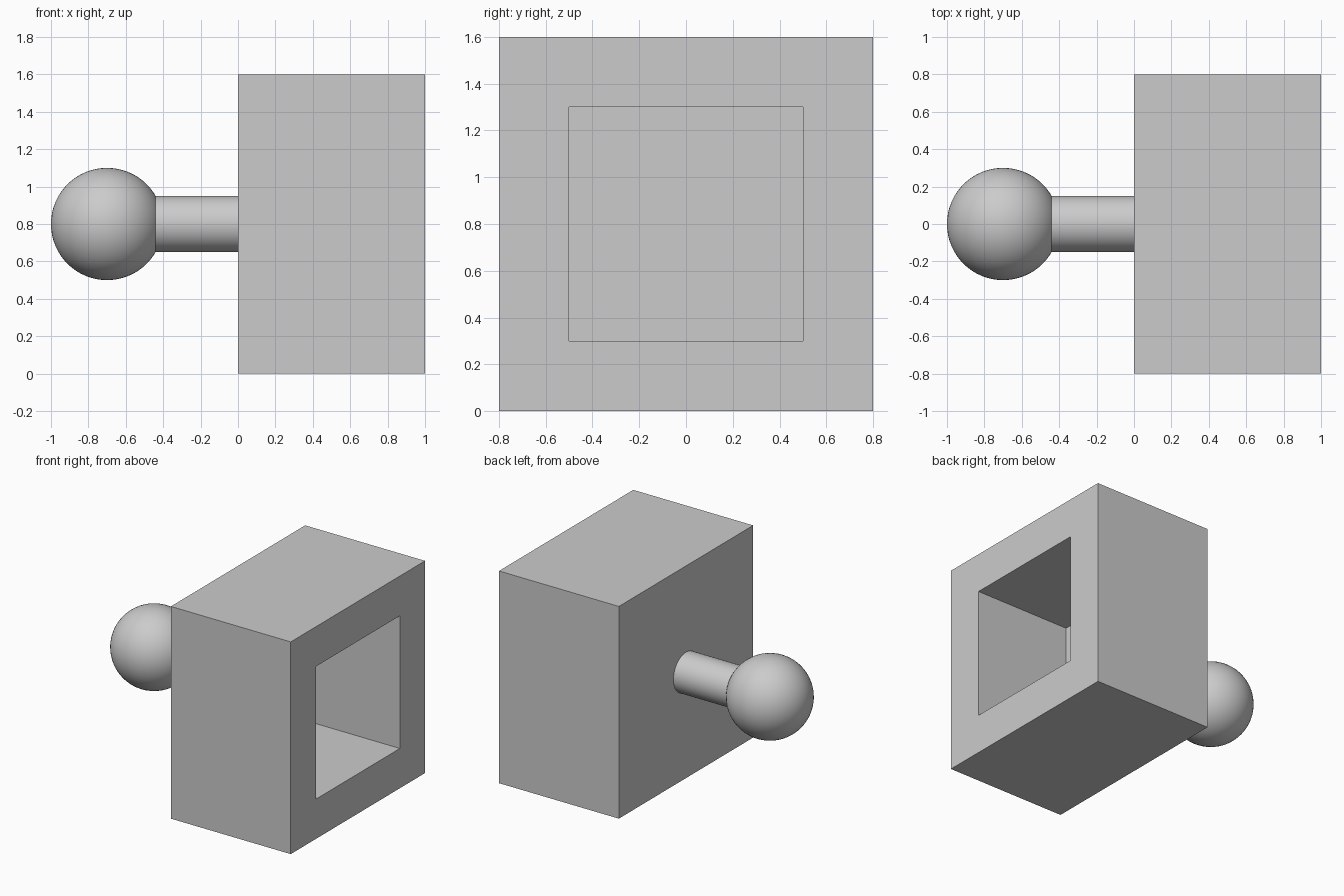
import bpy, bmesh, math
from mathutils import Vector

cube = bpy.data.objects.get("Cube")
if cube:
    bpy.data.objects.remove(cube, do_unlink=True)

CENTRE_Z = 0.8

# Single plain grey
GREY = (0.6, 0.6, 0.6, 1)
grey = bpy.data.materials.new("plain grey")
grey.use_nodes = True
grey.diffuse_color = GREY
grey.node_tree.nodes["Principled BSDF"].inputs["Base Color"].default_value = GREY


def finish(name):
    obj = bpy.context.object
    obj.name = obj.data.name = name
    obj.data.materials.append(grey)
    bpy.ops.object.transform_apply(location=False, rotation=True, scale=True)
    return obj


# Housing: block with a straight-walled square socket sunk into its +x face
bpy.ops.mesh.primitive_cube_add(size=1, location=(0.5, 0, CENTRE_Z))
bpy.context.object.scale = (1, 1.6, 1.6)
housing = finish("socket_housing")
bm = bmesh.new()
bm.from_mesh(housing.data)
bm.normal_update()
mouth = [f for f in bm.faces if f.normal.x > 0.9]
bmesh.ops.inset_region(bm, faces=mouth, thickness=0.3, use_even_offset=True)
floor = bmesh.ops.extrude_discrete_faces(bm, faces=mouth)["faces"][0]
bmesh.ops.translate(bm, verts=floor.verts, vec=Vector((-0.8, 0, 0)))
bmesh.ops.recalc_face_normals(bm, faces=bm.faces)
bm.to_mesh(housing.data)
bm.free()

# Neck: round rod joining the housing and the ball
bpy.ops.mesh.primitive_cylinder_add(vertices=64, radius=0.15, depth=0.6,
                                    location=(-0.3, 0, CENTRE_Z),
                                    rotation=(0, math.pi / 2, 0))
finish("neck_rod")
bpy.ops.object.shade_smooth_by_angle()

# Ball at the end of the neck
bpy.ops.mesh.primitive_uv_sphere_add(segments=64, ring_count=32, radius=0.3,
                                     location=(-0.7, 0, CENTRE_Z),
                                     rotation=(0, math.pi / 2, 0))
finish("ball")
bpy.ops.object.shade_smooth_by_angle()
